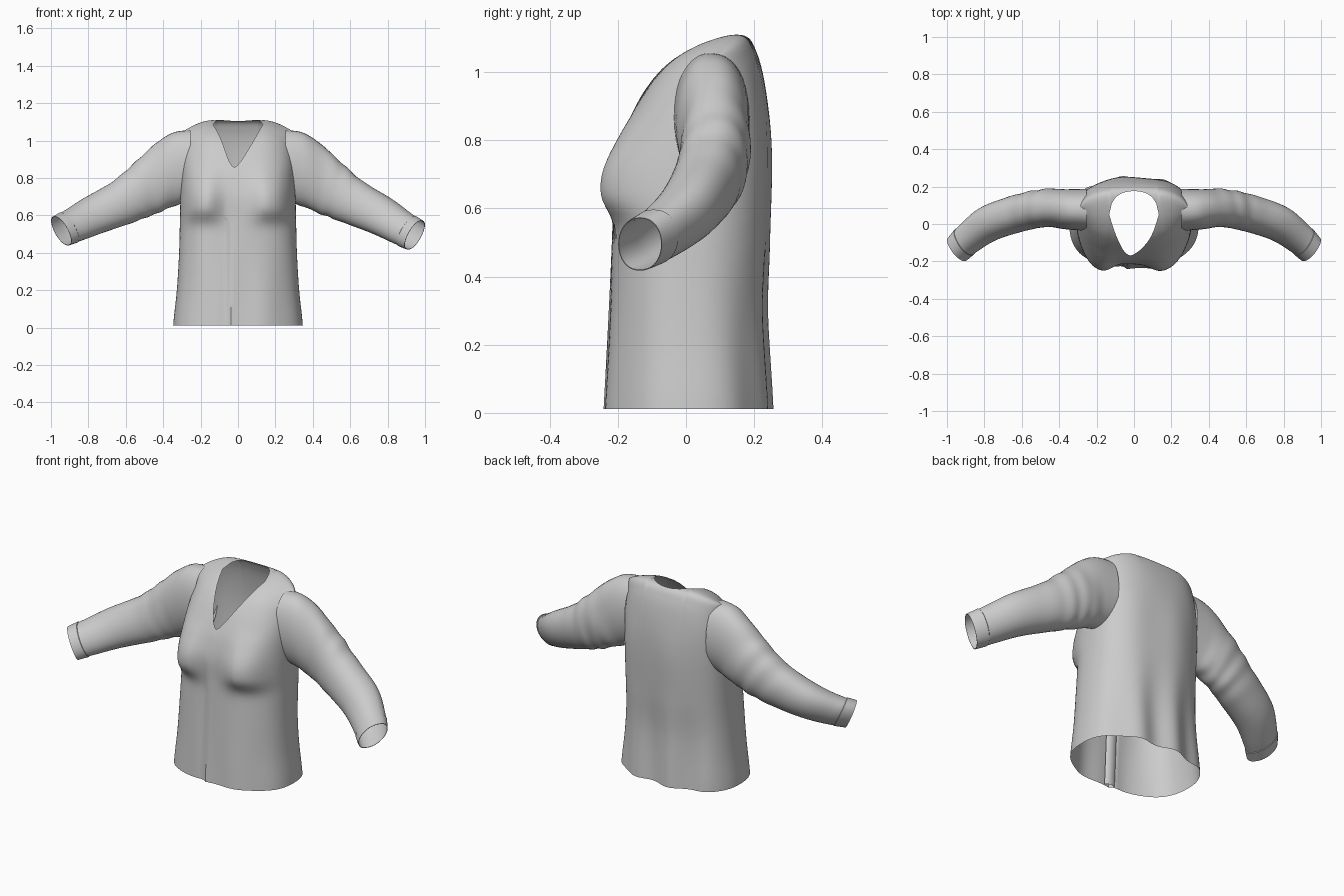
import bpy, bmesh, math
from mathutils import Vector

if "Cube" in bpy.data.objects:
    bpy.data.objects.remove(bpy.data.objects["Cube"])


def spline(pts, t):
    """Catmull-Rom through pts; t runs in point-index units."""
    n = len(pts)
    i = max(0, min(int(t), n - 2))
    f = t - i
    p = [Vector(pts[max(0, min(n - 1, i + k))]) for k in (-1, 0, 1, 2)]
    return 0.5 * (2 * p[1] + (p[2] - p[0]) * f
                  + (2 * p[0] - 5 * p[1] + 4 * p[2] - p[3]) * f * f
                  + (3 * p[1] - p[0] - 3 * p[2] + p[3]) * f ** 3)


def smooth(a, b, x):
    x = max(0.0, min(1.0, (x - a) / (b - a)))
    return x * x * (3 - 2 * x)


def gauss(d, s, power=2):
    return math.exp(-abs(d / s) ** power)


def sheets_to_object(name, sheets, closed=False, angle=50):
    """Each sheet is a grid of points; sheets are welded where they touch."""
    bm = bmesh.new()
    for grid in sheets:
        vs = [[bm.verts.new(p) for p in row] for row in grid]
        n = len(vs[0])
        for r0, r1 in zip(vs, vs[1:]):
            for j in range(n if closed else n - 1):
                k = (j + 1) % n
                bm.faces.new((r0[j], r0[k], r1[k], r1[j]))
    bmesh.ops.remove_doubles(bm, verts=bm.verts, dist=0.0008)
    bmesh.ops.recalc_face_normals(bm, faces=bm.faces)
    me = bpy.data.meshes.new(name)
    bm.to_mesh(me)
    bm.free()
    ob = bpy.data.objects.new(name, me)
    bpy.context.collection.objects.link(ob)
    bpy.ops.object.select_all(action='DESELECT')
    ob.select_set(True)
    bpy.context.view_layer.objects.active = ob
    bpy.ops.object.shade_smooth_by_angle(angle=math.radians(angle))
    return ob


# Body: centre profile (y, z) from front hem over the shoulder to back hem
ARCH = [(-.242, .012), (-.232, .2), (-.222, .4), (-.215, .57), (-.212, .7), (-.19, .8),
        (-.162, .87), (-.115, .957), (-.05, 1.03), (.05, 1.085), (.165, 1.108),
        (.21, 1.05), (.238, .92), (.25, .75), (.243, .5), (.232, .28), (.243, .012)]
WIDTH = [(.347, 0), (.327, .2), (.315, .4), (.31, .6), (.305, .8), (.295, 1.0), (.29, 1.2)]
V_T, TOP_T, BACK_T, END_T = 5.8, 9, 10.15, 16
NECK = math.sin(math.radians(27))      # half width of the neck, as a share of body width


def body_point(u, t):
    y, z = spline(ARCH, t)
    front = t < TOP_T
    w = spline(WIDTH, z / .2)[0]
    yc = .01 + .06 * smooth(.3, 1.0, z)
    au = abs(u)
    e = max(0.0, 1 - au ** 2.4) ** (1 / 2.4)
    edge = smooth(0, .35, e)
    x = u * w
    y = yc + (y - yc) * e
    if front:
        # bust, sharper underneath
        dz = z - .67
        y -= .062 * edge * gauss(x - math.copysign(.19, x), .1, 2.6) * (
            gauss(dz, .095, 3) if dz < 0 else gauss(dz, .17))
        # off-centre front closing with one side lying lower
        y += .02 * smooth(-.025, -.042, x) * smooth(-.22, -.045, x) * smooth(.75, .5, z)
        x -= .02 * (1 - au) * smooth(1.05, .85, z)
        y += .006 * math.sin(x * 26 + 1) * smooth(.55, .05, z) * e
    else:
        # long soft folds on the back
        y += (.011 * math.cos(x * 30 + 1.8) * smooth(.6, .05, z)
              + .004 * math.cos(x * 22 + 1.5) * smooth(1.0, .7, z)) * e
    z -= .06 * (max(0, au - NECK) / (1 - NECK)) ** 1.8 * smooth(.85, 1.05, z)
    return (x, y, z)


ROWS, HALF = 64, 30
front, back = [], []
for k in range(-HALF, HALF + 1):
    u = math.sin(k / HALF * math.pi / 2)
    q = 1.0 if abs(k) >= HALF * .3 else abs(u) / NECK
    tf = V_T + (TOP_T - V_T) * q ** 1.35
    tb = TOP_T + (BACK_T - TOP_T) * math.sqrt(1 - q * q)
    front.append([body_point(u, tf * i / ROWS - 1e-7) for i in range(ROWS + 1)])
    back.append([body_point(u, END_T + (tb - END_T) * i / ROWS + 1e-7) for i in range(ROWS + 1)])
sheets_to_object("jacket_body", [front, back], angle=40)

# Placket: folded strip behind the front closing
strip = [[(x, spline(ARCH, t)[0] + dy, spline(ARCH, t)[1]) for t in [i * .25 for i in range(17)]]
         for x, dy in ((-.06, .02), (-.04, .03), (-.01, .026), (.0, .014))]
sheets_to_object("front_placket", [strip])

# Sleeves: rings as centre x,y,z, then half height (x,z) and half depth (x,y)
SLEEVE = [(.255, .075, .868, 0, .188, 0, .112), (.345, .078, .845, .025, .188, 0, .108),
          (.47, .085, .765, .05, .148, 0, .102), (.6, .062, .68, .055, .112, .01, .1),
          (.77, .005, .595, .05, .092, .03, .09), (.88, -.072, .53, .042, .08, .035, .075),
          (.945, -.135, .495, .035, .075, .038, .062)]
SEG = 40


def sleeve_ring(t, side, grow=0.0):
    cx, cy, cz, ax, az, bx, by = spline(SLEEVE, t)
    lift = .022 * smooth(3, 6, t) if side < 0 else 0
    ring = []
    for j in range(SEG):
        a = 2 * math.pi * j / SEG
        # gathered folds around the elbow and under the arm
        fold = 1 + grow
        fold += .028 * gauss(t - 2.5, .7) * math.sin(t * 10 + 1.8 * math.sin(a + side)) * (.6 + .4 * math.sin(a))
        fold += .018 * gauss(t - 1.7, .6) * math.sin(3 * a + t * 5)
        c, s = math.cos(a) * fold, math.sin(a) * fold
        s = math.copysign(abs(s) ** .88, s)
        ring.append((side * (cx + ax * c + bx * s), cy + by * s, cz + lift + az * c))
    return ring


for side, label in ((1, "right"), (-1, "left")):
    sheets_to_object("sleeve_" + label,
                     [[sleeve_ring(6 * i / 72, side) for i in range(73)]], closed=True)
    # Cuff: turned band with a small step at its upper edge
    cuff = [sleeve_ring(t, side, g) for t, g in
            ((5.3, 0), (5.32, .04), (5.5, .04), (5.75, .04), (6, .035), (6, 0))]
    sheets_to_object("cuff_" + label, [cuff], closed=True, angle=35)
